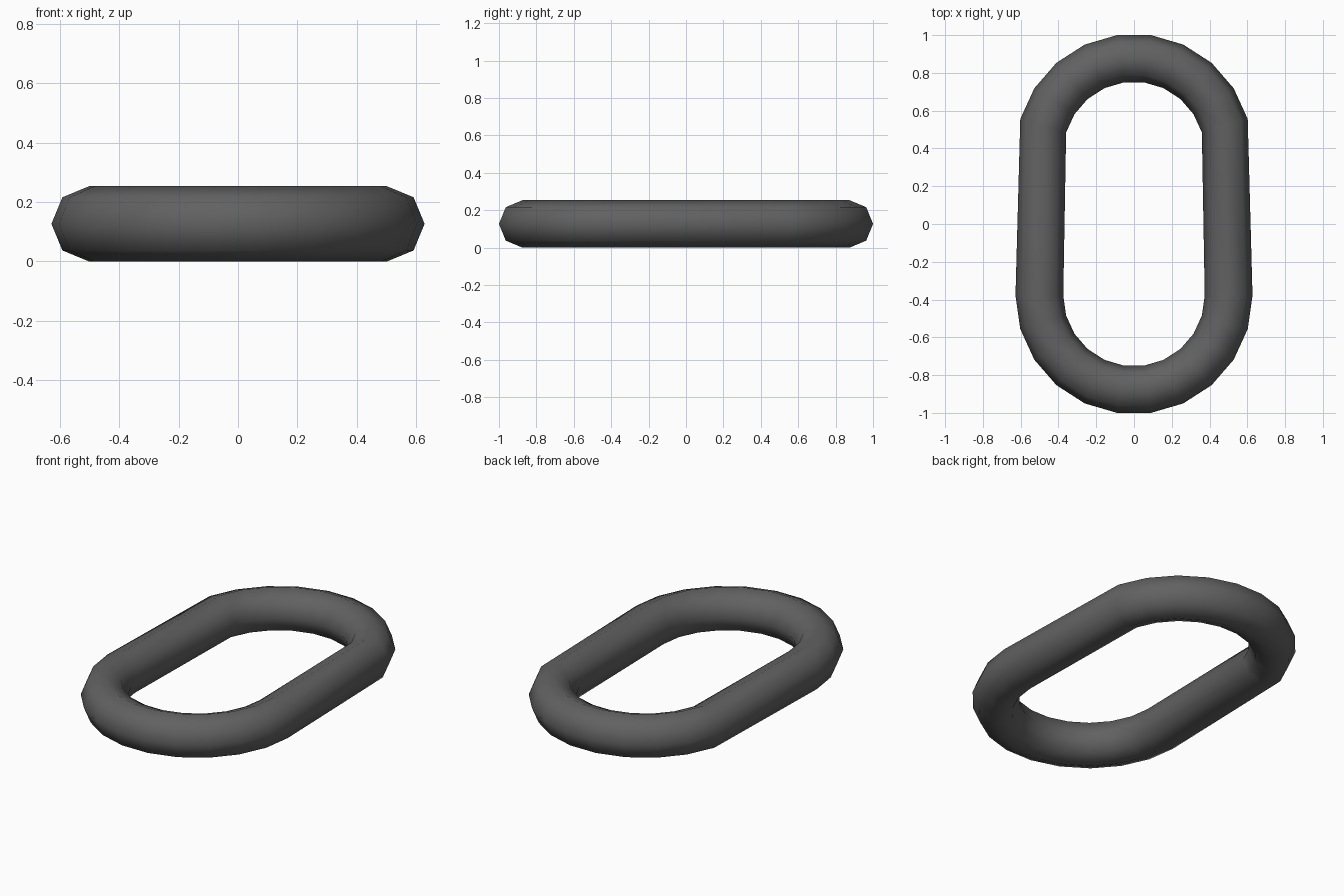
import bpy

if "Cube" in bpy.data.objects:
    bpy.data.objects.remove(bpy.data.objects["Cube"])

MAJOR, MINOR = 0.501, 0.1265
STRETCH = 0.379  # half the distance between the end-bend centres

# Ring: low-poly torus resting on z = 0
bpy.ops.mesh.primitive_torus_add(
    major_segments=22, minor_segments=8,
    major_radius=MAJOR, minor_radius=MINOR, location=(0, 0, 0))
link = bpy.context.object
link.name = "chain_link"
link.data.name = "chain_link"

# Pull the two halves apart into an elongated link; the side rings stay with the front bend
for v in link.data.vertices:
    v.co.y += STRETCH if v.co.y > 0.01 else -STRETCH
    v.co.z += MINOR
link.data.update()

# Smooth round bar
for p in link.data.polygons:
    p.use_smooth = True

# Dark iron colour
iron = bpy.data.materials.new("dark_iron")
iron.diffuse_color = (0.12, 0.12, 0.12, 1)
iron.use_nodes = True
iron.node_tree.nodes["Principled BSDF"].inputs["Base Color"].default_value = iron.diffuse_color
link.data.materials.append(iron)
